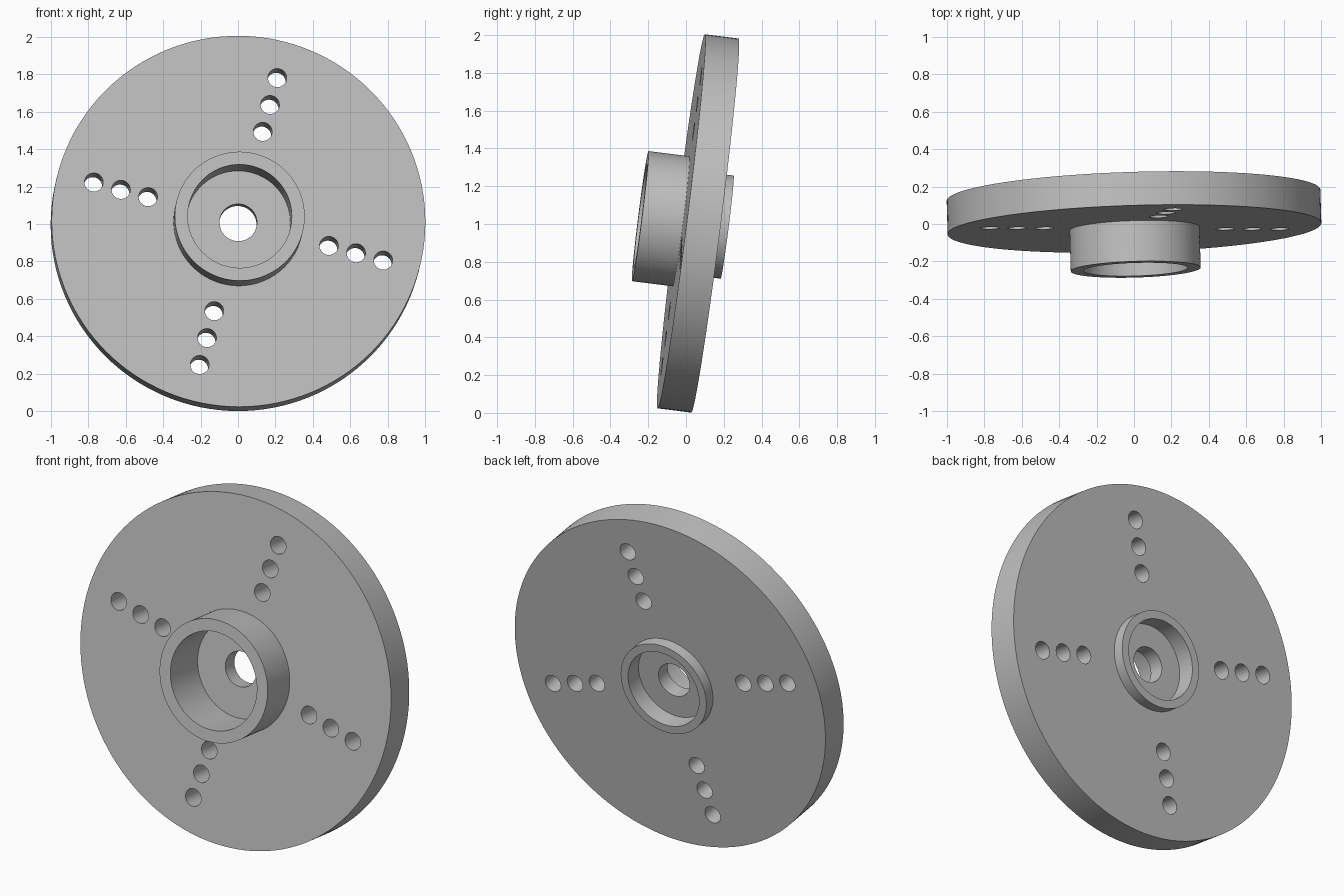
import bpy
import bmesh
from math import cos, sin, pi, radians
from mathutils import Matrix, Vector

cube = bpy.data.objects.get("Cube")
if cube:
    bpy.data.objects.remove(cube, do_unlink=True)

SEGMENTS = 128

grey = bpy.data.materials.new("machined grey")
grey.use_nodes = True
colour = (0.52, 0.52, 0.52, 1)
grey.diffuse_color = colour
grey.node_tree.nodes["Principled BSDF"].inputs["Base Color"].default_value = colour


def add_object(name, bm):
    bmesh.ops.recalc_face_normals(bm, faces=bm.faces)
    mesh = bpy.data.meshes.new(name)
    bm.to_mesh(mesh)
    bm.free()
    mesh.materials.append(grey)
    obj = bpy.data.objects.new(name, mesh)
    bpy.context.collection.objects.link(obj)
    return obj


def lathe(name, profile):
    """Revolve a closed (radius, height) profile around local z."""
    bm = bmesh.new()
    rings = [[bm.verts.new((r * cos(2 * pi * i / SEGMENTS),
                            r * sin(2 * pi * i / SEGMENTS), h))
              for i in range(SEGMENTS)] for r, h in profile]
    for a, b in zip(rings, rings[1:] + rings[:1]):
        for i in range(SEGMENTS):
            j = (i + 1) % SEGMENTS
            bm.faces.new((a[i], a[j], b[j], b[i]))
    return add_object(name, bm)


# Disc, front hub and rear lip with recesses and a centre bore
flange = lathe("flange_disc", [
    (0.10, 0.039), (0.278, 0.039), (0.278, 0.309), (0.347, 0.309),
    (0.347, 0.09), (0.998, 0.09), (0.998, -0.09), (0.275, -0.09),
    (0.275, -0.155), (0.228, -0.155), (0.228, -0.051), (0.10, -0.051)])

# Four spokes of three bolt holes
bm = bmesh.new()
for spoke in range(4):
    angle = radians(75 + 90 * spoke)
    for radius in (0.5, 0.65, 0.8):
        place = Matrix.Translation((radius * cos(angle), radius * sin(angle), 0))
        bmesh.ops.create_cone(bm, cap_ends=True, segments=40, radius1=0.05,
                              radius2=0.05, depth=0.5, matrix=place)
cutter = add_object("bolt_hole_cutter", bm)
cutter.hide_render = True

drill = flange.modifiers.new("bolt holes", "BOOLEAN")
drill.operation = "DIFFERENCE"
drill.solver = "EXACT"
drill.object = cutter

bpy.ops.object.select_all(action="DESELECT")
flange.select_set(True)
bpy.context.view_layer.objects.active = flange
bpy.ops.object.modifier_apply(modifier=drill.name)
bpy.data.objects.remove(cutter, do_unlink=True)
bpy.ops.object.shade_smooth_by_angle(angle=radians(30))

# Stand the disc up, facing front with a slight tilt
axis = Vector((0.03, -0.99, 0.125)).normalized()
up = axis.cross(Vector((1, 0, 0))).normalized()
side = up.cross(axis)
turn = Matrix((side, up, axis)).transposed().to_4x4()
flange.matrix_world = Matrix.Translation((0, 0.064, 1.003)) @ turn
